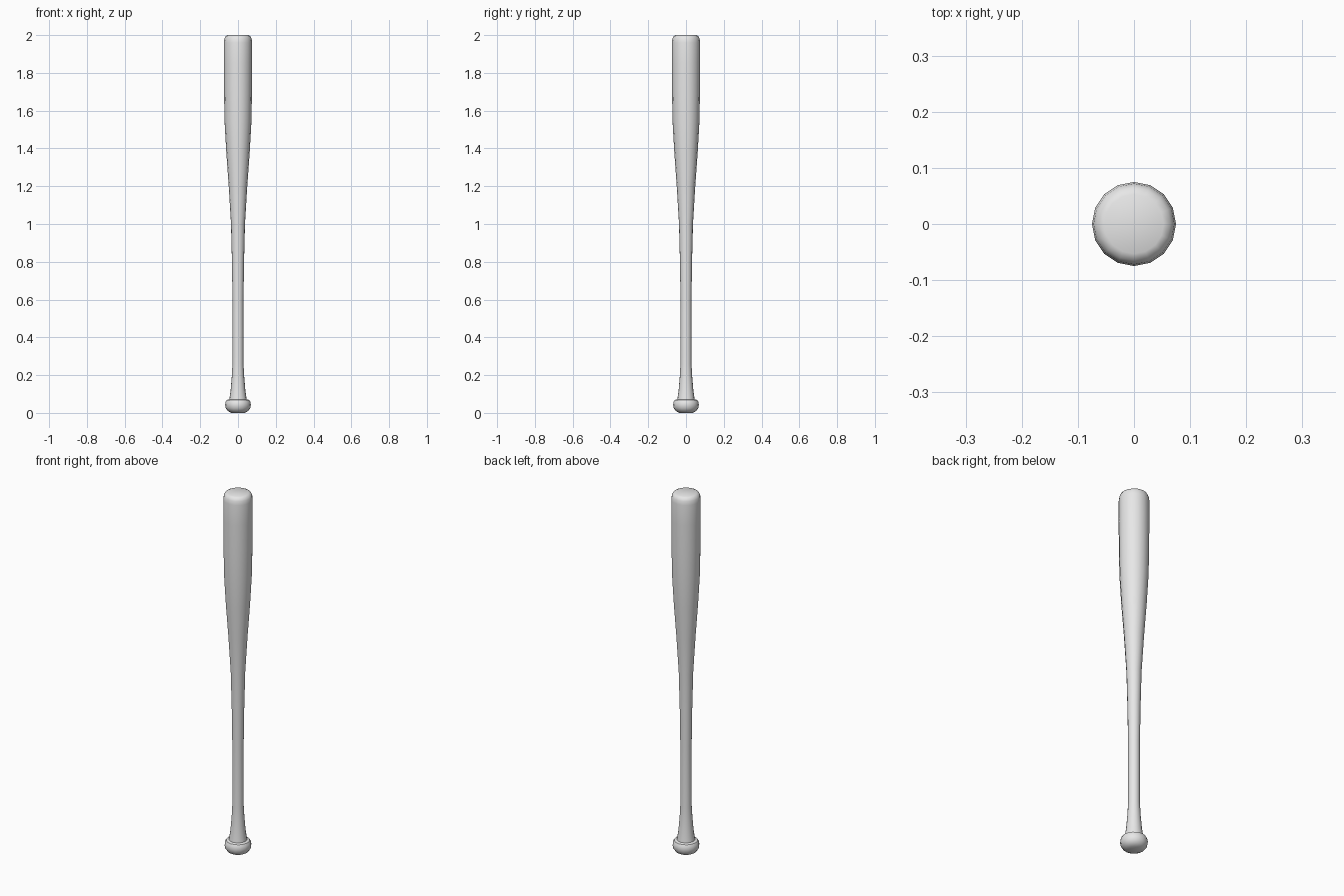
import bpy, bmesh, math
from mathutils import Vector

cube = bpy.data.objects.get("Cube")
if cube:
    bpy.data.objects.remove(cube, do_unlink=True)

SIDES = 16

# Single plain grey finish
grey = bpy.data.materials.new("light_grey")
grey.use_nodes = True
grey.diffuse_color = (0.8, 0.8, 0.8, 1)
grey.node_tree.nodes["Principled BSDF"].inputs["Base Color"].default_value = grey.diffuse_color


def lathe(name, profile):
    """Turn (radius, height) points around z and cap both ends."""
    bm = bmesh.new()
    rings = []
    for r, z in profile:
        angles = [math.tau * i / SIDES for i in range(SIDES)]
        rings.append([bm.verts.new(Vector((r * math.cos(a), r * math.sin(a), z))) for a in angles])
    for low, high in zip(rings, rings[1:]):
        for i in range(SIDES):
            j = (i + 1) % SIDES
            bm.faces.new((low[i], low[j], high[j], high[i]))
    bm.faces.new(rings[0][::-1])
    bm.faces.new(rings[-1])
    mesh = bpy.data.meshes.new(name)
    bm.to_mesh(mesh)
    bm.free()
    mesh.materials.append(grey)
    obj = bpy.data.objects.new(name, mesh)
    bpy.context.collection.objects.link(obj)
    bpy.ops.object.select_all(action="DESELECT")
    obj.select_set(True)
    bpy.context.view_layer.objects.active = obj
    bpy.ops.object.shade_smooth_by_angle(angle=math.radians(40))
    return obj


# Knob, flared grip, long taper and rounded barrel end in one turned body
knob = [(0.035, 0), (0.054, 0.01), (0.065, 0.025), (0.068, 0.042), (0.066, 0.057), (0.06, 0.068)]
grip = [(0.046, 0.072), (0.039, 0.12), (0.033, 0.19), (0.029, 0.26), (0.029, 0.6)]
taper = [(0.032, 0.8), (0.037, 1.0), (0.049, 1.2), (0.062, 1.38), (0.071, 1.54)]
barrel = [(0.074, 1.7), (0.075, 1.85), (0.075, 1.96), (0.072, 1.981), (0.065, 1.994), (0.053, 2.0)]
lathe("bat_body", knob + grip + taper + barrel)
